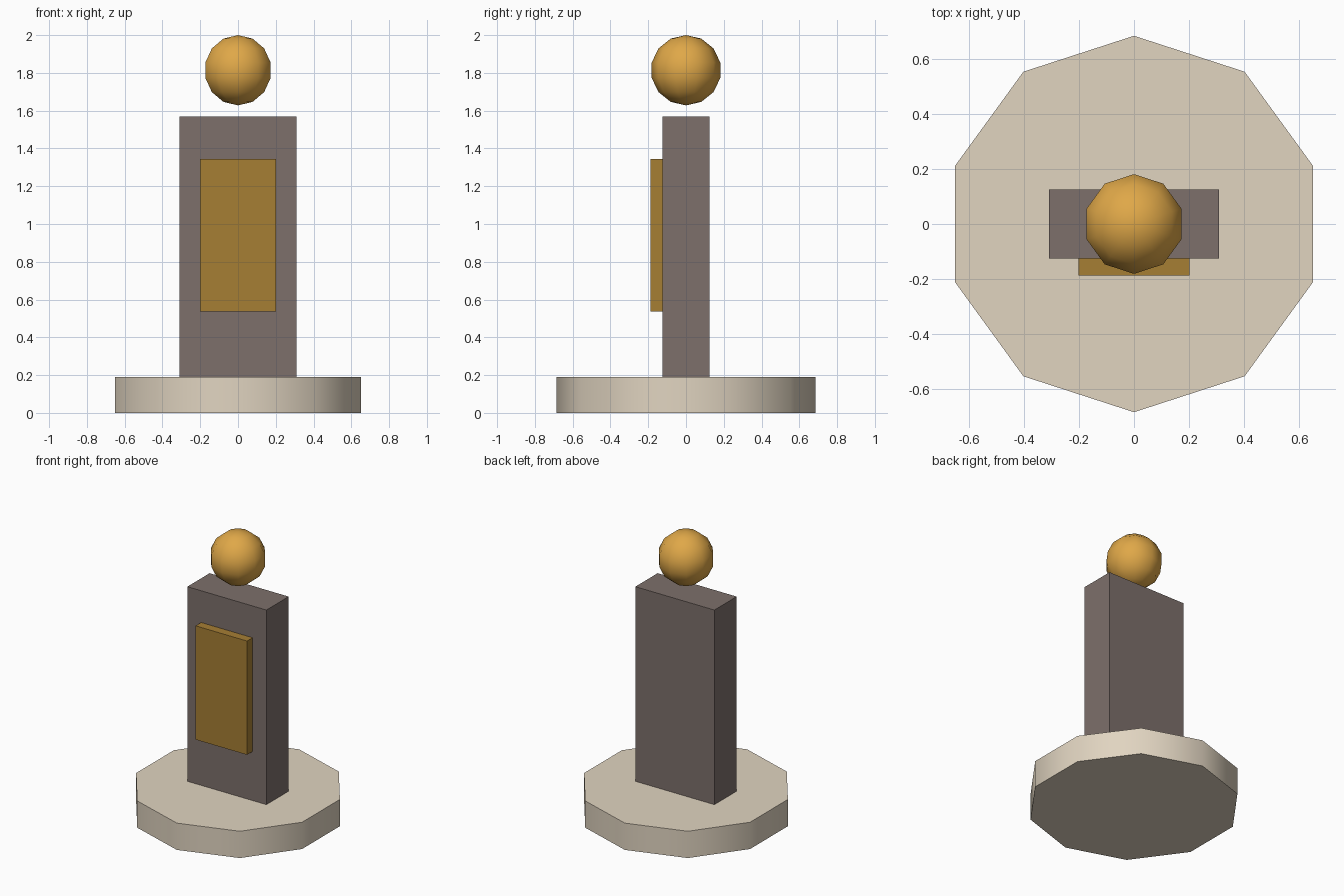
import bpy
from math import radians

if "Cube" in bpy.data.objects:
    bpy.data.objects.remove(bpy.data.objects["Cube"])


def finish(obj, name, color, smooth=False):
    obj.name = name
    mat = bpy.data.materials.new(name + "_color")
    mat.diffuse_color = (*color, 1)
    mat.use_nodes = True
    mat.node_tree.nodes["Principled BSDF"].inputs["Base Color"].default_value = mat.diffuse_color
    obj.data.materials.append(mat)
    if smooth:
        bpy.ops.object.shade_smooth_by_angle(angle=radians(50))


def box(name, lo, hi, color):
    center = [(a + b) / 2 for a, b in zip(lo, hi)]
    bpy.ops.mesh.primitive_cube_add(size=1, location=center)
    obj = bpy.context.object
    obj.scale = [b - a for a, b in zip(lo, hi)]
    bpy.ops.object.transform_apply(location=False, rotation=False, scale=True)
    finish(obj, name, color)


# Ten-sided stone base
bpy.ops.mesh.primitive_cylinder_add(vertices=10, radius=0.685, depth=0.19,
                                    location=(0, 0, 0.095))
finish(bpy.context.object, "base", (0.75, 0.66, 0.53), smooth=True)

# Upright slab and the plaque on its front
box("slab", (-0.31, -0.125, 0.19), (0.31, 0.125, 1.57), (0.205, 0.162, 0.147))
box("plaque", (-0.202, -0.187, 0.538), (0.202, -0.125, 1.345), (0.38, 0.21, 0.034))

# Ball floating above the slab
bpy.ops.mesh.primitive_uv_sphere_add(segments=10, ring_count=7, radius=0.186,
                                     location=(0, 0, 1.814))
finish(bpy.context.object, "ball", (0.74, 0.39, 0.065), smooth=True)
